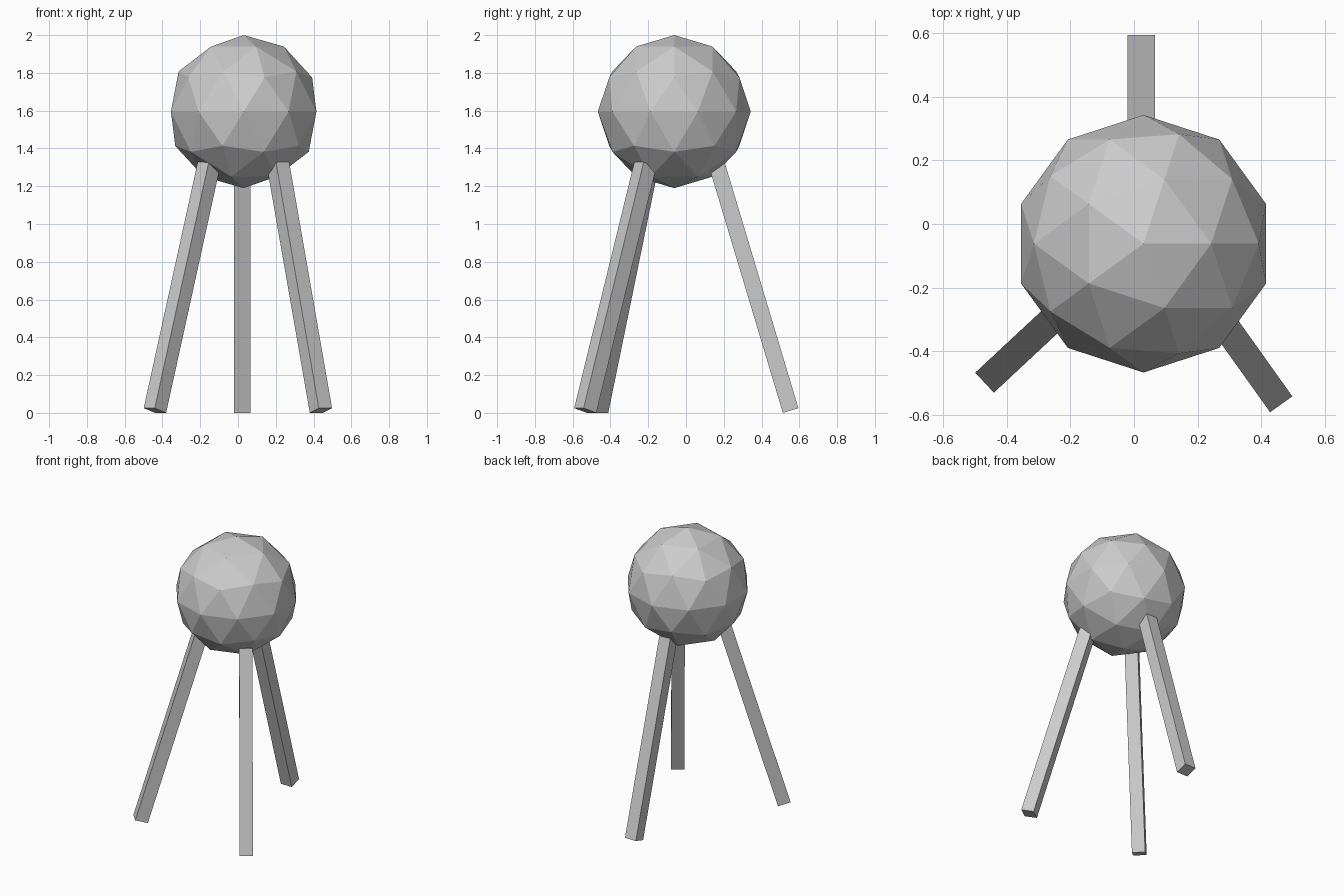
import bpy
from math import radians, cos, sin
from mathutils import Vector, Matrix

if "Cube" in bpy.data.objects:
    bpy.data.objects.remove(bpy.data.objects["Cube"])

# Faceted ball on top
bpy.ops.mesh.primitive_ico_sphere_add(subdivisions=2, radius=0.405,
                                      location=(0.03, -0.062, 1.595))
bpy.context.object.name = "ball"

WIDTH = 0.086
LENGTH = 1.36
TILT = radians(16.7)


def leg(name, foot_edge, heading):
    """Square leg whose outer foot edge is centred at foot_edge, splayed along heading."""
    a = radians(heading)
    out = Vector((cos(a), sin(a), 0))
    axis = Vector((0, 0, cos(TILT))) - out * sin(TILT)
    side = Vector((-sin(a), cos(a), 0))
    face = side.cross(axis)
    centre = Vector((*foot_edge, 0.025)) - face * WIDTH / 2 + axis * LENGTH / 2
    rot = Matrix((face, side, axis)).transposed()
    bpy.ops.mesh.primitive_cube_add(size=1, location=centre,
                                    rotation=rot.to_euler())
    obj = bpy.context.object
    obj.name = name
    obj.scale = (WIDTH, WIDTH, LENGTH)


# Three splayed legs
leg("back_leg", (0.023, 0.595), 90)
leg("front_left_leg", (-0.47, -0.499), 223)
leg("front_right_leg", (0.463, -0.567), -54.5)
